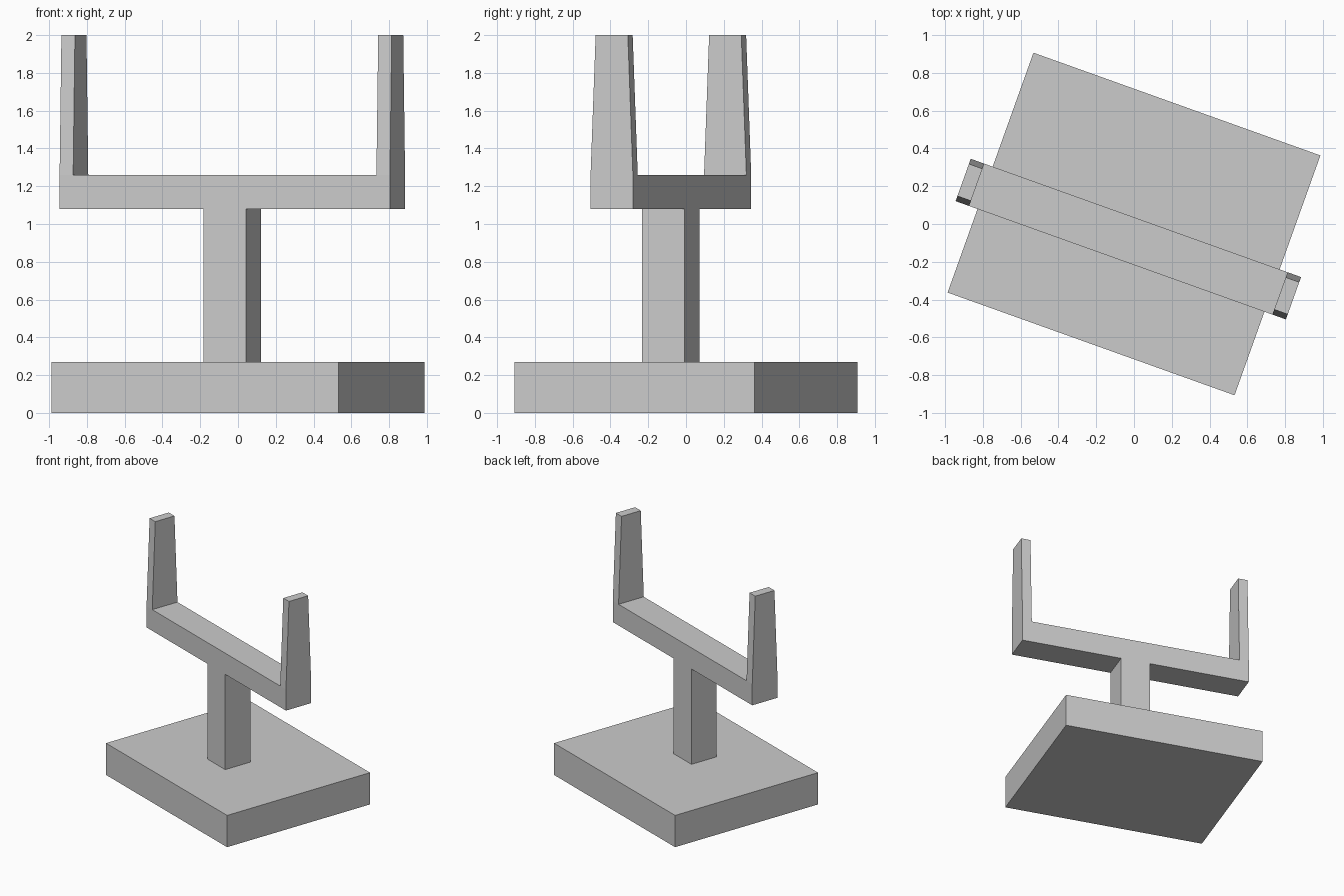
import bpy, bmesh
from math import radians

if "Cube" in bpy.data.objects:
    bpy.data.objects.remove(bpy.data.objects["Cube"])

TURN = radians(-19.7)      # whole model is turned about z


def add_object(name, bm, x, y):
    bmesh.ops.recalc_face_normals(bm, faces=bm.faces)
    mesh = bpy.data.meshes.new(name)
    bm.to_mesh(mesh)
    bm.free()
    ob = bpy.data.objects.new(name, mesh)
    ob.location = (x, y, 0)
    ob.rotation_euler.z = TURN
    bpy.context.collection.objects.link(ob)


def slab(name, rects, depth, x, y, taper_z=None, taper=1.0):
    """Front profile made of (x0, x1, z0, z1) rectangles, extruded in depth."""
    bm = bmesh.new()
    for x0, x1, z0, z1 in rects:
        bm.faces.new([bm.verts.new((px, -depth / 2, pz))
                      for px, pz in ((x0, z0), (x1, z0), (x1, z1), (x0, z1))])
    bmesh.ops.remove_doubles(bm, verts=bm.verts, dist=1e-4)
    ext = bmesh.ops.extrude_face_region(bm, geom=bm.faces[:], use_keep_orig=True)
    moved = [v for v in ext["geom"] if isinstance(v, bmesh.types.BMVert)]
    bmesh.ops.translate(bm, verts=moved, vec=(0, depth, 0))
    # narrow the upper tips in depth
    if taper_z is not None:
        for v in bm.verts:
            if v.co.z > taper_z:
                v.co.y *= taper
    add_object(name, bm, x, y)


# Rectangular base plate
slab("base_plate", [(-0.807, 0.807, 0, 0.27)], 1.349, 0, 0)

# Post, crossbar and two tapering prongs in one continuous body
post, inner, outer = 0.119, 0.853, 0.929
low, high, top = 1.08, 1.26, 2.0
rects = [(-post, post, 0.27, low), (-post, post, low, high)]
for s in (-1, 1):
    rects += [(s * post, s * inner, low, high),
              (s * inner, s * outer, low, high),
              (s * inner, s * outer, high, top)]
slab("post_and_fork", rects, 0.238, -0.03, -0.08, taper_z=1.9, taper=0.76)
